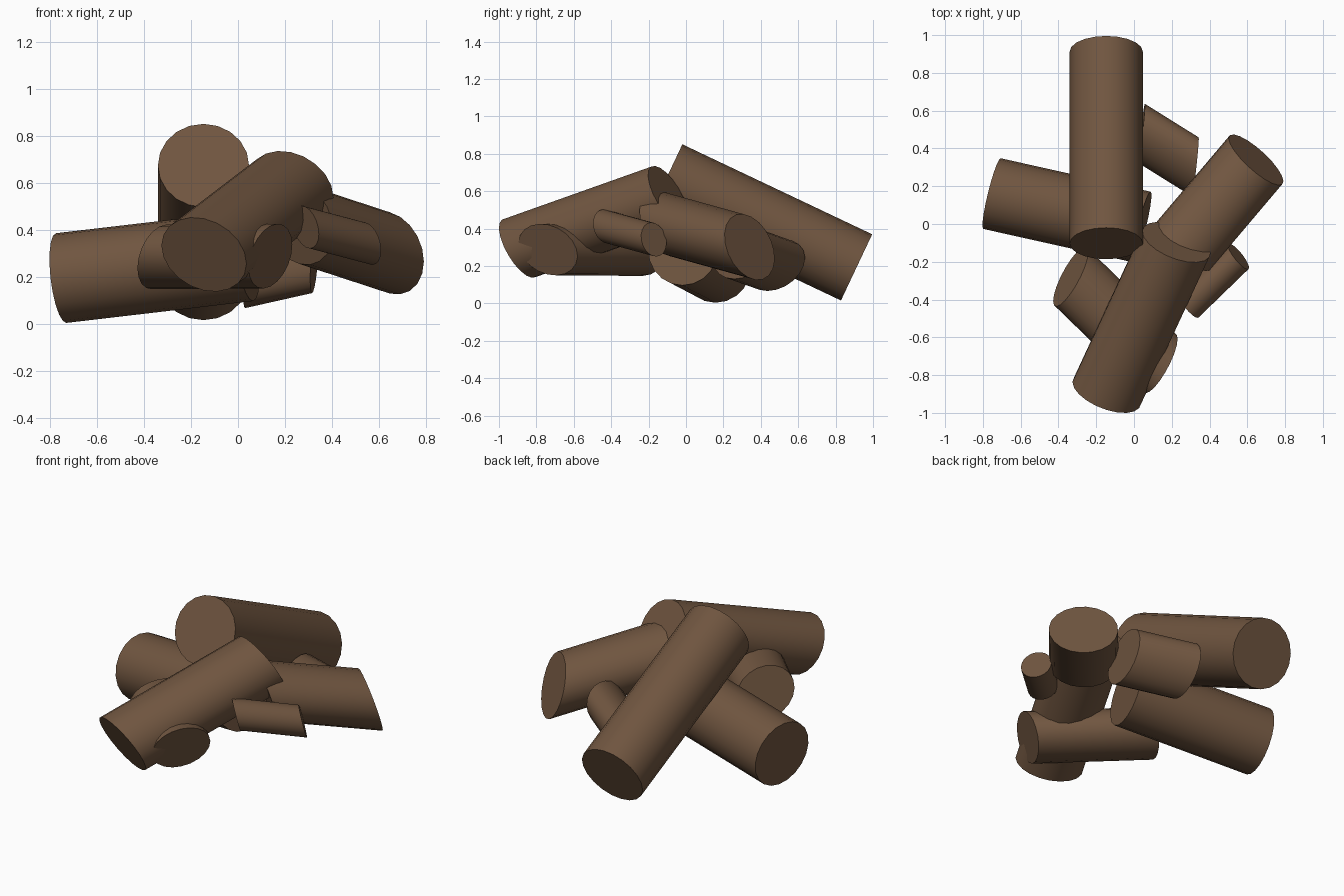
import bpy, bmesh, math
from mathutils import Vector

if "Cube" in bpy.data.objects:
    bpy.data.objects.remove(bpy.data.objects["Cube"])

SIDES = 20

bark = bpy.data.materials.new("brown_bark")
bark.diffuse_color = (0.162, 0.092, 0.051, 1)
bark.use_nodes = True
bark.node_tree.nodes["Principled BSDF"].inputs["Base Color"].default_value = bark.diffuse_color


def log(name, start, end, u, v):
    """Log between two end centres; u and v span its (slightly skewed) end ellipse."""
    bm = bmesh.new()
    u, v = Vector(u), Vector(v)
    rings = []
    for c in (Vector(start), Vector(end)):
        rings.append([bm.verts.new(c + u * math.cos(t) + v * math.sin(t))
                      for t in (2 * math.pi * i / SIDES for i in range(SIDES))])
    a, b = rings
    for i in range(SIDES):
        j = (i + 1) % SIDES
        bm.faces.new((a[i], a[j], b[j], b[i]))
    bm.faces.new(a[::-1])
    bm.faces.new(b)
    bmesh.ops.recalc_face_normals(bm, faces=bm.faces)
    me = bpy.data.meshes.new(name)
    bm.to_mesh(me)
    bm.free()
    me.materials.append(bark)
    ob = bpy.data.objects.new(name, me)
    bpy.context.collection.objects.link(ob)
    bpy.ops.object.select_all(action='DESELECT')
    ob.select_set(True)
    bpy.context.view_layer.objects.active = ob
    bpy.ops.object.shade_smooth_by_angle(angle=math.radians(35))


# Large logs leaning on each other
log("back_leaning_log", (-.147, -.103, .674), (-.147, .912, .193),
    (.194, 0, 0), (0, .0835, .177))
log("front_leaning_log", (-.145, -.893, .295), (.225, -.096, .578),
    (.181, -.056, -.039), (0, -.0915, .153))
log("left_log", (-.752, .161, .195), (.042, -.016, .288),
    (.046, .187, -.001), (-.021, .004, .191))
log("right_log", (.261, -.115, .428), (.646, .34, .302),
    (.145, -.114, -.037), (0, -.071, .173))

# Shorter logs filling the gaps
log("small_right_log", (.288, -.429, .412), (.553, -.172, .342),
    (.056, -.059, -.03), (0, -.034, .086))
log("low_front_log", (-.335, -.278, .285), (.138, -.738, .288),
    (.093, .13, .048), (0, -.09, .129))
log("low_back_log", (.04, .48, .204), (.325, .302, .268),
    (.015, .15, 0), (.01, .045, .137))
